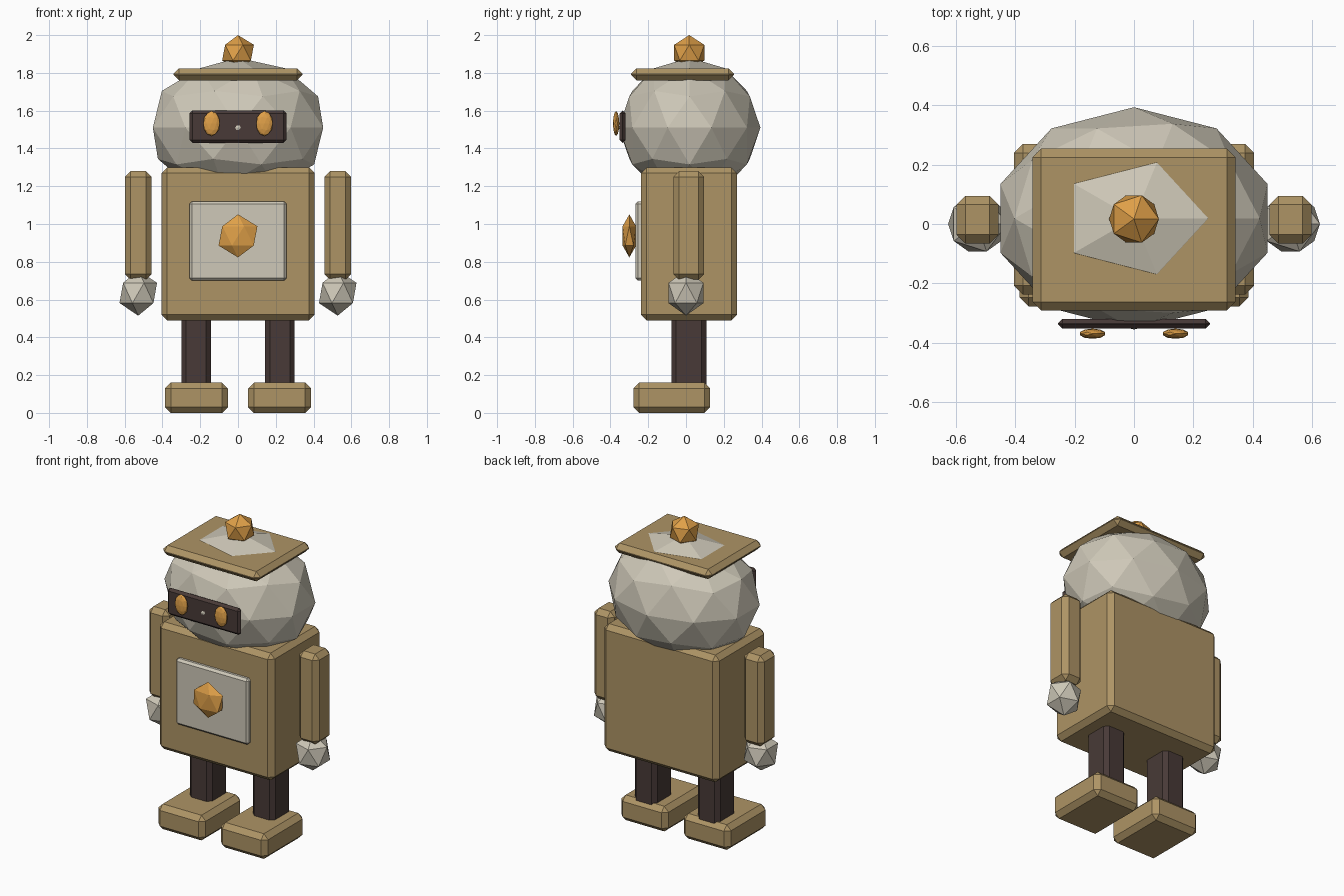
import bpy

if "Cube" in bpy.data.objects:
    bpy.data.objects.remove(bpy.data.objects["Cube"])


def material(name, rgb):
    m = bpy.data.materials.new(name)
    m.diffuse_color = (*rgb, 1.0)
    m.use_nodes = True
    m.node_tree.nodes["Principled BSDF"].inputs["Base Color"].default_value = m.diffuse_color
    return m


TAN = material("tan", (0.42, 0.295, 0.13))
GREY = material("pale_grey", (0.62, 0.58, 0.48))
DARK = material("dark_brown", (0.065, 0.042, 0.038))
GOLD = material("gold", (0.74, 0.35, 0.065))


def box(name, x, y, z, mat, bevel):
    """Chamfered box from (min, max) ranges on each axis."""
    bpy.ops.mesh.primitive_cube_add(size=1, location=[sum(r) / 2 for r in (x, y, z)])
    ob = bpy.context.object
    ob.name = name
    ob.scale = [r[1] - r[0] for r in (x, y, z)]
    bpy.ops.object.transform_apply(location=False, rotation=False, scale=True)
    mod = ob.modifiers.new("chamfer", "BEVEL")
    mod.width = bevel
    mod.segments = 1
    ob.data.materials.append(mat)
    return ob


def ball(name, loc, radii, mat, subdiv=1):
    """Faceted ellipsoid."""
    bpy.ops.mesh.primitive_ico_sphere_add(subdivisions=subdiv, radius=1, location=loc)
    ob = bpy.context.object
    ob.name = name
    ob.scale = radii
    bpy.ops.object.transform_apply(location=False, rotation=False, scale=True)
    ob.data.materials.append(mat)
    return ob


# Torso with chest panel and gem
box("torso", (-0.405, 0.405), (-0.238, 0.27), (0.49, 1.30), TAN, 0.03)
box("chest_panel", (-0.257, 0.257), (-0.268, -0.225), (0.70, 1.12), GREY, 0.014)
ball("chest_gem", (0, -0.30, 0.937), (0.115, 0.042, 0.114), GOLD)

# Head, cap and top knob
ball("head", (0, 0.019, 1.51), (0.474, 0.375, 0.37), GREY, 2)
box("cap", (-0.342, 0.342), (-0.292, 0.254), (1.761, 1.824), TAN, 0.029)
ball("top_knob", (0, 0.017, 1.907), (0.094, 0.094, 0.093), GOLD)

# Face plate; the tip of the head pokes through as a tiny nose
box("face_plate", (-0.257, 0.257), (-0.352, -0.320), (1.43, 1.60), DARK, 0.015)

# Paired parts
for side, s in (("left", -1), ("right", 1)):
    def span(centre, half):
        return (s * centre - half, s * centre + half)

    ball(side + "_eye", (s * 0.14, -0.37, 1.532), (0.045, 0.017, 0.066), GOLD, 2)
    box(side + "_arm", span(0.528, 0.071), (-0.066, 0.095), (0.705, 1.28), TAN, 0.03)
    ball(side + "_hand", (s * 0.528, 0.0, 0.635), (0.111, 0.109, 0.12), GREY)
    box(side + "_leg", span(0.222, 0.078), (-0.078, 0.108), (0.12, 0.53), DARK, 0.025)
    box(side + "_foot", span(0.22, 0.166), (-0.278, 0.128), (0.0, 0.16), TAN, 0.03)
